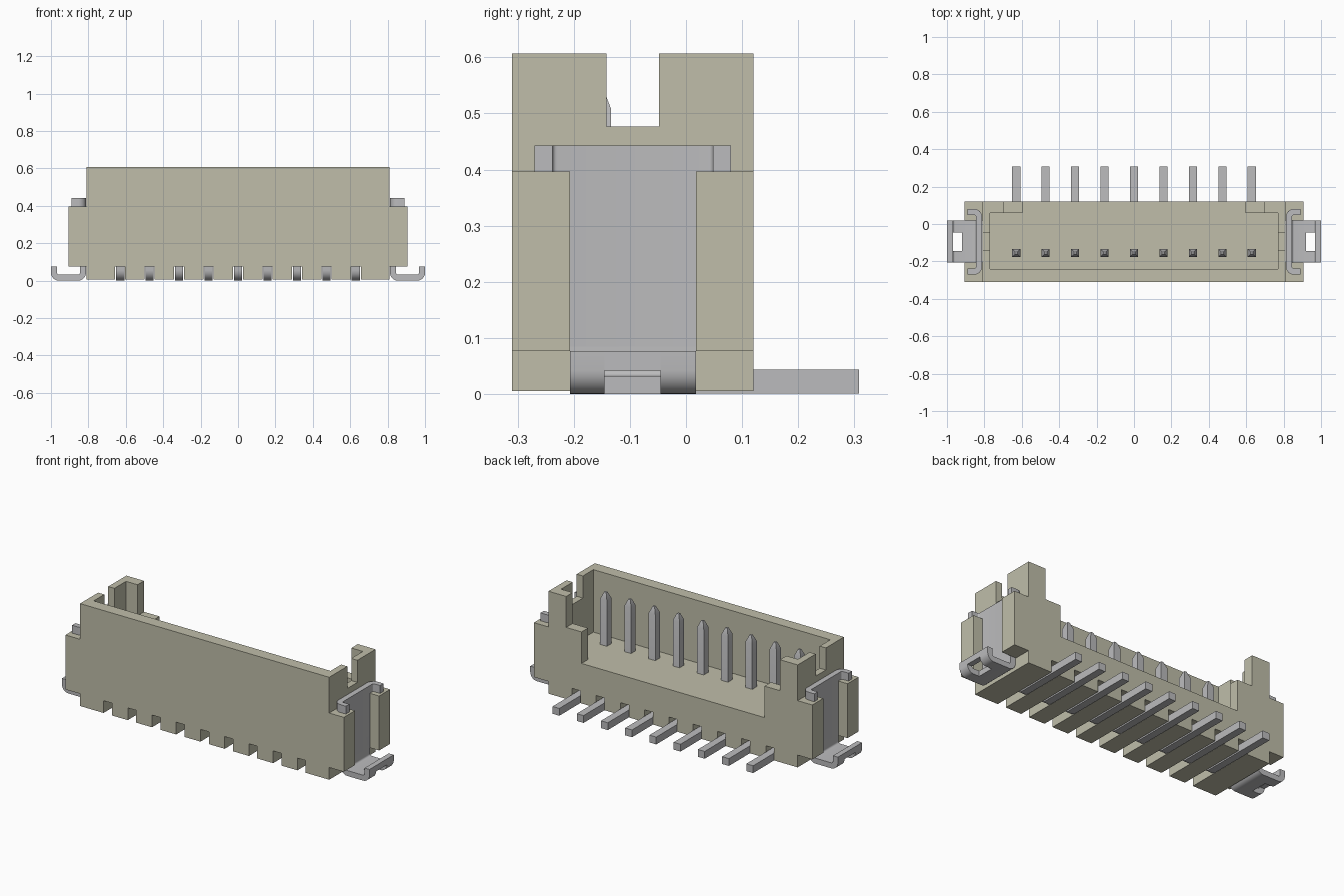
import bpy, bmesh, math
from mathutils import Vector

cube = bpy.data.objects.get("Cube")
if cube:
    bpy.data.objects.remove(cube, do_unlink=True)


def material(name, rgb):
    m = bpy.data.materials.new(name)
    m.use_nodes = True
    m.diffuse_color = (*rgb, 1)
    m.node_tree.nodes["Principled BSDF"].inputs["Base Color"].default_value = (*rgb, 1)
    return m


BEIGE = material("beige plastic", (0.525, 0.515, 0.40))
METAL = material("grey metal", (0.50, 0.50, 0.51))


def finish(bm, name, mat):
    bmesh.ops.recalc_face_normals(bm, faces=bm.faces)
    me = bpy.data.meshes.new(name)
    bm.to_mesh(me)
    bm.free()
    me.materials.append(mat)
    ob = bpy.data.objects.new(name, me)
    bpy.context.collection.objects.link(ob)
    return ob


def activate(ob):
    bpy.ops.object.select_all(action='DESELECT')
    ob.select_set(True)
    bpy.context.view_layer.objects.active = ob


def add_box(bm, x, y, z):
    """Axis-aligned box from three (low, high) ranges."""
    vs = bmesh.ops.create_cube(bm, size=1)["verts"]
    for v in vs:
        v.co = [r[0] + (c + 0.5) * (r[1] - r[0]) for c, r in zip(v.co, (x, y, z))]


def box(name, x, y, z):
    bm = bmesh.new()
    add_box(bm, x, y, z)
    return finish(bm, name, BEIGE)


def boolean(target, tool, op):
    mod = target.modifiers.new(op, 'BOOLEAN')
    mod.operation, mod.object, mod.solver = op, tool, 'EXACT'
    activate(target)
    bpy.ops.object.modifier_apply(modifier=mod.name)
    bpy.data.objects.remove(tool, do_unlink=True)


def round_path(pts, r, steps=6):
    """Polyline with its right-angle corners replaced by arcs."""
    pts = [Vector(p) for p in pts]
    out = [pts[0]]
    for a, b, c in zip(pts, pts[1:], pts[2:]):
        u, w = (a - b).normalized(), (c - b).normalized()
        centre = b + (u + w) * r
        for i in range(steps + 1):
            t = math.pi / 2 * i / steps
            out.append(centre - w * r * math.cos(t) - u * r * math.sin(t))
    return out + [pts[-1]]


def add_strip(bm, path, thick, lo, hi, place):
    """Sheet strip following a 2D path, extruded from lo to hi.
    Returns the four corners of its last cross-section."""
    rings = []
    for i, p in enumerate(path):
        d0 = (p - path[max(i - 1, 0)]).normalized()
        d1 = (path[min(i + 1, len(path) - 1)] - p).normalized()
        d = (d0 + d1).normalized()
        k = max(d.dot(d0), d.dot(d1))
        n = Vector((-d.y, d.x)) * (thick / 2 / k)
        rings.append([bm.verts.new(place(q, h)) for q, h in
                      ((p + n, lo), (p + n, hi), (p - n, hi), (p - n, lo))])
    for a, b in zip(rings, rings[1:]):
        for j in range(4):
            k = (j + 1) % 4
            bm.faces.new((a[j], a[k], b[k], b[j]))
    bm.faces.new(rings[0])
    return rings[-1]


def smooth(ob):
    activate(ob)
    bpy.ops.object.shade_smooth_by_angle(angle=math.radians(30))


PIN_X = [0.1575 * (i - 4) for i in range(9)]

# Housing: outer block with four side ears
housing = box("housing", (-0.81, 0.81), (-0.31, 0.12), (0.005, 0.607))
for s in (-1, 1):
    for y in ((-0.31, -0.207), (0.018, 0.12)):
        ear = box("ear", sorted((s * 0.79, s * 0.905)), y, (0.077, 0.397))
        boolean(housing, ear, 'UNION')

# Cavity, open back, stepped opening and side wall notches
cuts = [((-0.77, 0.77), (-0.24, 0.06), (0.24, 0.8)),
        ((-0.595, 0.595), (0.0, 0.2), (0.24, 0.8)),
        ((-0.695, 0.695), (0.0, 0.2), (0.425, 0.8)),
        ((-1.1, 1.1), (-0.142, -0.048), (0.477, 0.8))]
# Grooves under the housing for the pins
cuts += [((x - 0.027, x + 0.027), (-0.5, 0.5), (-0.1, 0.077)) for x in PIN_X]
for c in cuts:
    boolean(housing, box("cutter", *c), 'DIFFERENCE')

# Contact pins: bent bars with a tapered tip
pin_path = round_path([(0.308, 0.0225), (-0.155, 0.0225), (-0.155, 0.508)], 0.035)
for i, x in enumerate(PIN_X):
    bm = bmesh.new()
    end = add_strip(bm, pin_path, 0.043, x - 0.022, x + 0.022,
                    lambda q, h: (h, q.x, q.y))
    axis = Vector((x, -0.155, 0.547))
    tip = [bm.verts.new((axis.x + (v.co.x - axis.x) * 0.3,
                         axis.y + (v.co.y - axis.y) * 0.3, axis.z)) for v in end]
    for j in range(4):
        k = (j + 1) % 4
        bm.faces.new((end[j], end[k], tip[k], tip[j]))
    bm.faces.new(tip)
    smooth(finish(bm, f"contact_pin_{i + 1}", METAL))

# Side clips: channel-shaped plate plus a foot with a slot and curled end
T = 0.032
bm = bmesh.new()
channel = round_path([(0.89, -0.254), (0.829, -0.254), (0.829, 0.064), (0.89, 0.064)], 0.024)
bm.faces.new(add_strip(bm, channel, T, 0.085, 0.443, lambda q, h: (q.x, q.y, h)))
foot = [(0.829, 0.15), (0.829, 0.016), (0.984, 0.016), (0.984, 0.077)]
for path, lo, hi in ((foot, -0.207, -0.145), (foot, -0.045, 0.018),
                     (foot[:2] + [(0.92, 0.016)], -0.145, -0.045)):
    bm.faces.new(add_strip(bm, round_path(path, 0.027), T, lo, hi,
                           lambda q, h: (q.x, h, q.y)))
add_box(bm, (0.968, 1.0), (-0.145, -0.045), (0.042, 0.077))
clip = finish(bm, "side_clips", METAL)
clip.modifiers.new("Mirror", 'MIRROR')
activate(clip)
bpy.ops.object.modifier_apply(modifier="Mirror")
smooth(clip)
